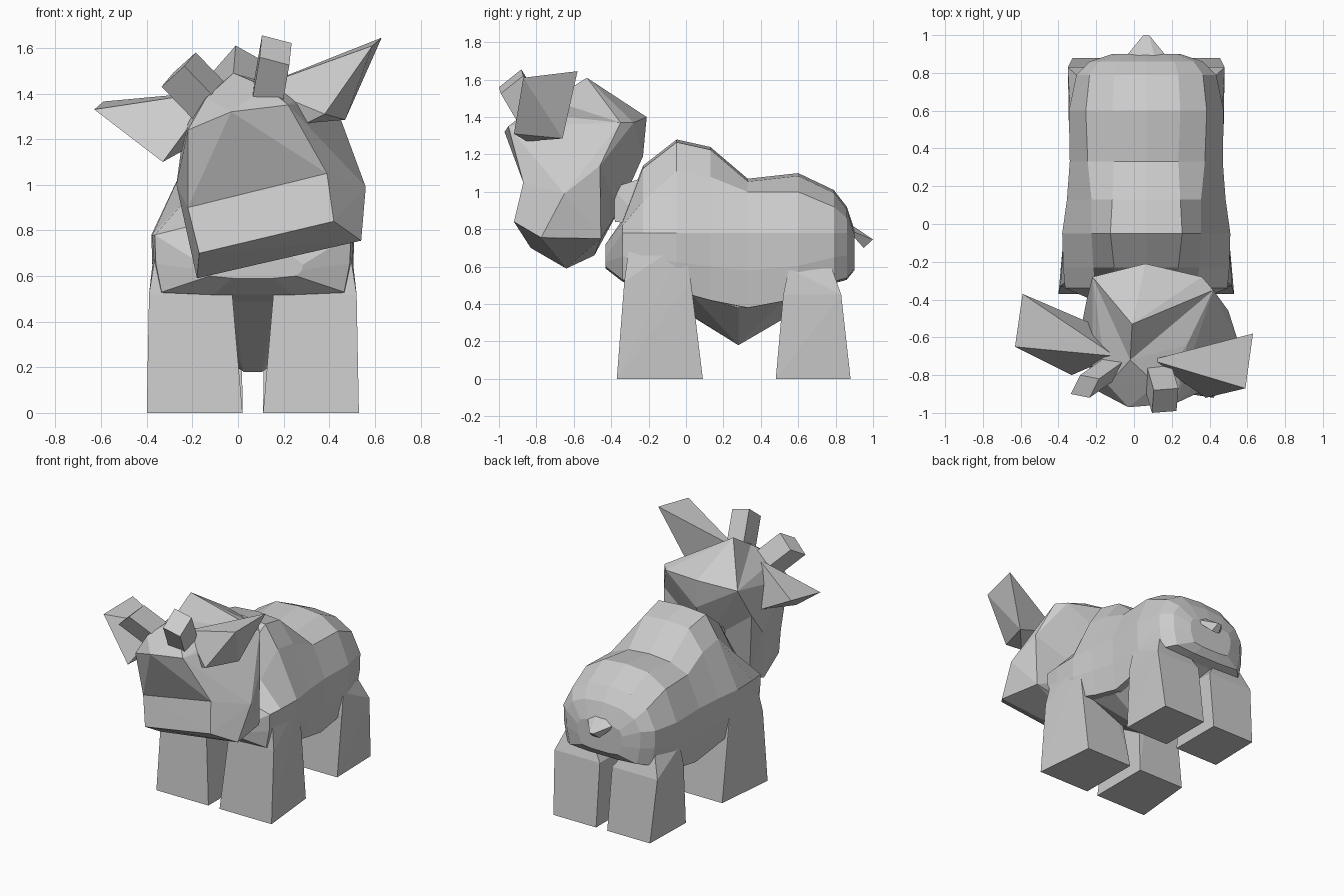
import bpy
import bmesh

default_cube = bpy.data.objects.get("Cube")
if default_cube:
    bpy.data.objects.remove(default_cube, do_unlink=True)

CENTRE = 0.065  # the body's mirror plane

clay = bpy.data.materials.new("light_grey")
clay.use_nodes = True
grey = (0.6, 0.6, 0.6, 1.0)
clay.diffuse_color = grey
clay.node_tree.nodes["Principled BSDF"].inputs["Base Color"].default_value = grey


def finish(name, bm):
    """Turn a bmesh into a flat shaded object."""
    bmesh.ops.recalc_face_normals(bm, faces=bm.faces)
    mesh = bpy.data.meshes.new(name)
    bm.to_mesh(mesh)
    bm.free()
    mesh.materials.append(clay)
    obj = bpy.data.objects.new(name, mesh)
    bpy.context.collection.objects.link(obj)
    return obj


def faceted_lump(name, corners):
    """Convex faceted solid through the given corners."""
    bm = bmesh.new()
    verts = [bm.verts.new(corner) for corner in corners]
    result = bmesh.ops.convex_hull(bm, input=verts)
    spare = [v for v in result["geom_interior"] if isinstance(v, bmesh.types.BMVert)]
    bmesh.ops.delete(bm, geom=list(set(spare)), context="VERTS")
    return finish(name, bm)


def mirrored(corners):
    """Both halves of a part, from distances off the mirror plane."""
    return [(CENTRE + side * x, y, z) for side in (-1, 1) for x, y, z in corners]


def leg_level(side, inner, outer_front, outer_back, front, back, z):
    """Four corners of one level of a leg."""
    return [(CENTRE + side * x, y, z) for x, y in (
        (inner, front), (outer_front, front), (inner, back), (outer_back, back))]


def body_ring(y, top, ridge, shoulder, shoulder_z, flank, low):
    """Closed cross-section of the body at y."""
    flank_z = min(0.78, shoulder_z - 0.04)
    half = [(ridge, top - 0.015), (shoulder, shoulder_z), (flank, flank_z),
            (flank - 0.005, (flank_z + low) / 2), (flank - 0.03, low),
            (flank * 0.4, low - 0.01)]
    loop = [(0, top)] + half + [(-x, z) for x, z in reversed(half)]
    return [(CENTRE + x, y, z) for x, z in loop]


# Body: lofted from chest to rump, with a hump over the shoulders
sections = [
    (-0.43, 0.72, 0.10, 0.17, 0.69, 0.22, 0.60),
    (-0.34, 0.85, 0.17, 0.27, 0.82, 0.43, 0.53),
    (-0.23, 1.14, 0.17, 0.28, 0.95, 0.44, 0.50),
    (-0.05, 1.28, 0.19, 0.29, 1.11, 0.445, 0.47),
    (0.13, 1.24, 0.18, 0.29, 1.08, 0.42, 0.42),
    (0.33, 1.07, 0.17, 0.31, 1.00, 0.405, 0.38),
    (0.60, 1.10, 0.18, 0.32, 1.00, 0.41, 0.43),
    (0.79, 1.01, 0.17, 0.30, 0.92, 0.37, 0.52),
    (0.86, 0.92, 0.15, 0.25, 0.86, 0.30, 0.54),
    (0.90, 0.80, 0.10, 0.16, 0.77, 0.18, 0.59),
]
bm = bmesh.new()
rings = [[bm.verts.new(p) for p in body_ring(*section)] for section in sections]
for back, front in zip(rings, rings[1:]):
    for i in range(len(back)):
        j = (i + 1) % len(back)
        bm.faces.new((back[i], back[j], front[j], front[i]))
bm.faces.new(rings[0])
bm.faces.new(rings[-1])
finish("body", bm)

# Legs: tapered blocks whose tops sink into the body
for label, side in (("right", -1), ("left", 1)):
    faceted_lump("front_leg_" + label,
                 leg_level(side, 0.045, 0.465, 0.42, -0.37, 0.09, 0)
                 + leg_level(side, 0.09, 0.455, 0.43, -0.33, 0.02, 0.52)
                 + leg_level(side, 0.20, 0.42, 0.43, -0.30, 0, 0.74))
    faceted_lump("back_leg_" + label,
                 leg_level(side, 0.045, 0.40, 0.39, 0.48, 0.88, 0)
                 + leg_level(side, 0.05, 0.41, 0.415, 0.52, 0.83, 0.45)
                 + leg_level(side, 0.15, 0.40, 0.36, 0.55, 0.78, 0.59))

# Underbelly wedge and stub tail
faceted_lump("underbelly", mirrored([
    (0.34, 0.03, 0.45), (0.34, 0.52, 0.42), (0.34, 0.28, 0.38), (0.10, 0.03, 0.34),
    (0.10, 0.52, 0.32), (0.04, 0.28, 0.18), (0.10, -0.30, 0.54)]))
faceted_lump("tail", mirrored([
    (0.13, 0.86, 0.80), (0.05, 0.86, 0.84), (0.015, 1.0, 0.745), (0.03, 0.95, 0.70)]))

# Neck joining the chest to the tilted head
faceted_lump("neck", mirrored([
    (0.14, -0.15, 1.10), (0.17, -0.20, 0.82), (0.11, -0.40, 1.02), (0.11, -0.38, 0.84)]))

# Head: cranium and muzzle share the crease across the face
crease = [(-0.22, -0.78, 0.90), (0.39, -0.87, 1.05)]
cheeks = [(0.56, -0.65, 0.99), (0.50, -0.46, 1.14), (-0.27, -0.50, 1.00),
          (-0.25, -0.40, 1.15), (0.08, -0.36, 0.90)]
crown = [(-0.02, -0.72, 1.49), (0.42, -0.35, 1.37), (0.36, -0.28, 1.37),
         (0.06, -0.21, 1.40), (-0.22, -0.28, 1.37)]
faceted_lump("cranium", crease + cheeks + crown + [
    (-0.22, -0.87, 1.24), (-0.03, -0.97, 1.32), (0.22, -0.95, 1.35),
    (-0.14, -0.85, 1.38), (0.12, -0.85, 1.43), (0.28, -0.64, 1.40),
    (0.08, -0.23, 1.19)])
faceted_lump("crest", crown + [
    (-0.01, -0.53, 1.61), (-0.08, -0.58, 1.42), (0.10, -0.60, 1.44)])
faceted_lump("muzzle", crease + cheeks + [
    (-0.17, -0.83, 0.70), (0.42, -0.92, 0.84), (-0.18, -0.64, 0.59),
    (0.54, -0.775, 0.755), (0.49, -0.455, 0.75), (-0.17, -0.49, 0.66)])

# Ears: flared pyramids with open ends facing outward
faceted_lump("ear_left", [
    (0.09, -0.72, 1.43), (0.63, -0.58, 1.645), (0.59, -0.87, 1.61),
    (0.38, -0.92, 1.31), (0.30, -0.85, 1.27), (0.47, -0.66, 1.285)])
faceted_lump("ear_right", [
    (-0.10, -0.70, 1.41), (-0.59, -0.37, 1.365), (-0.63, -0.65, 1.33),
    (-0.33, -0.80, 1.10), (-0.24, -0.52, 1.15)])


# Horns: square posts leaning outward and forward
def horn(name, base, tip, across, along):
    corners = []
    for end in (base, tip):
        for a in (-1, 1):
            for b in (-1, 1):
                corners.append([e + a * u + b * v for e, u, v in zip(end, across, along)])
    faceted_lump(name, corners)


horn("horn_left", (0.125, -0.80, 1.36), (0.165, -0.935, 1.59),
     (0.065, 0.005, -0.017), (0.005, 0.06, 0.048))
horn("horn_right", (-0.12, -0.76, 1.36), (-0.26, -0.86, 1.505),
     (0.05, -0.01, 0.045), (-0.025, -0.05, -0.03))
